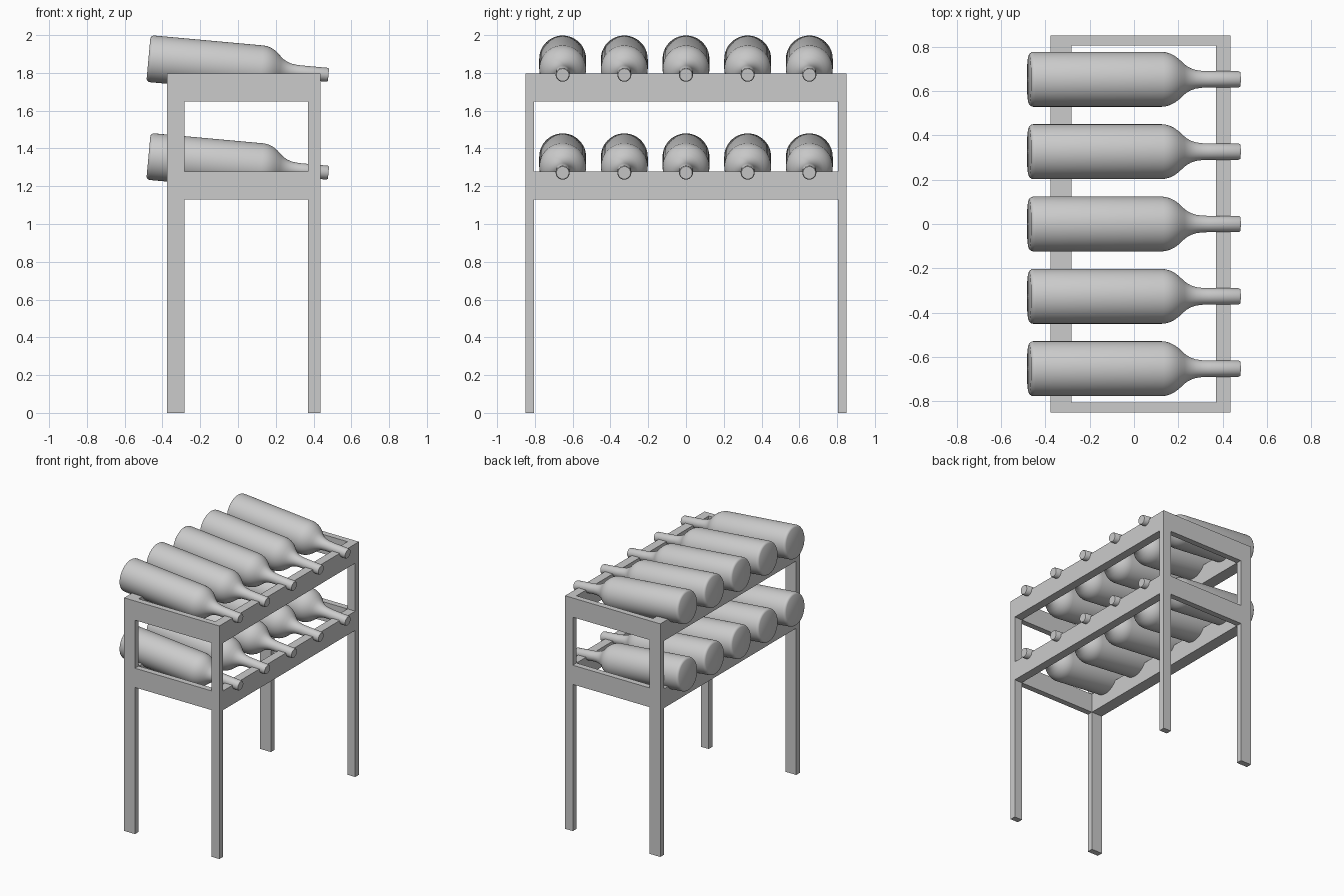
import bpy, bmesh, math
from mathutils import Matrix, Vector

if "Cube" in bpy.data.objects:
    bpy.data.objects.remove(bpy.data.objects["Cube"])

BACK = (-0.376, -0.283)     # x range of the rear posts and rails
FRONT = (0.37, 0.436)       # x range of the neck-side posts and rails
OUT, INN = 0.85, 0.805      # outer and inner y of the frame
TOP = 1.796
SHELVES = {"upper": TOP, "lower": 1.278}
RAIL_H = 0.148


def box(name, x, y, z):
    bm = bmesh.new()
    bmesh.ops.create_cube(bm, size=1)
    for v in bm.verts:
        v.co = Vector([(r[0] + r[1]) / 2 + c * (r[1] - r[0])
                       for r, c in zip((x, y, z), v.co)])
    me = bpy.data.meshes.new(name)
    bm.to_mesh(me)
    bm.free()
    ob = bpy.data.objects.new(name, me)
    bpy.context.collection.objects.link(ob)
    return ob


# Four posts
for label, xr in (("back", BACK), ("front", FRONT)):
    box(label + "_post_left", xr, (-OUT, -INN), (0, TOP))
    box(label + "_post_right", xr, (INN, OUT), (0, TOP))

# Shelf rails: two long ones carrying the bottles, two short end ones
for level, z in SHELVES.items():
    zr = (z - RAIL_H, z)
    box(level + "_back_rail", BACK, (-INN, INN), zr)
    box(level + "_front_rail", FRONT, (-INN, INN), zr)
    box(level + "_end_rail_left", (BACK[1], FRONT[0]), (-OUT, -INN), zr)
    box(level + "_end_rail_right", (BACK[1], FRONT[0]), (INN, OUT), zr)

# Bottle profile: (distance from base, radius)
PROFILE = [(0, 0), (0, 0.11), (0.004, 0.117), (0.011, 0.122), (0.02, 0.124),
           (0.6, 0.124), (0.62, 0.122), (0.64, 0.116), (0.66, 0.106),
           (0.68, 0.091), (0.7, 0.072), (0.715, 0.06), (0.733, 0.05),
           (0.755, 0.042), (0.785, 0.038), (0.81, 0.037),
           (0.949, 0.037), (0.957, 0.033), (0.957, 0)]


def bottle_mesh(segments=48):
    bm = bmesh.new()
    vs = [bm.verts.new((r, 0, t)) for t, r in PROFILE]
    es = [bm.edges.new(p) for p in zip(vs, vs[1:])]
    bmesh.ops.spin(bm, geom=vs + es, cent=(0, 0, 0), axis=(0, 0, 1),
                   angle=math.tau, steps=segments)
    bmesh.ops.remove_doubles(bm, verts=bm.verts, dist=1e-5)
    bmesh.ops.recalc_face_normals(bm, faces=bm.faces)
    me = bpy.data.meshes.new("bottle")
    bm.to_mesh(me)
    bm.free()
    return me


# Rows of tilted bottles, necks resting in the front rail
mesh = bottle_mesh()
tilt = math.radians(90 + 5.2)
bottles = []
for level, z in SHELVES.items():
    for i in range(5):
        ob = bpy.data.objects.new(f"{level}_bottle_{i + 1}", mesh)
        ob.matrix_world = (Matrix.Translation((-0.474, (i - 2) * 0.3265, z + 0.08))
                           @ Matrix.Rotation(tilt, 4, 'Y'))
        bpy.context.collection.objects.link(ob)
        bottles.append(ob)

bpy.ops.object.select_all(action='DESELECT')
bottles[0].select_set(True)
bpy.context.view_layer.objects.active = bottles[0]
bpy.ops.object.shade_smooth_by_angle(angle=math.radians(35))
